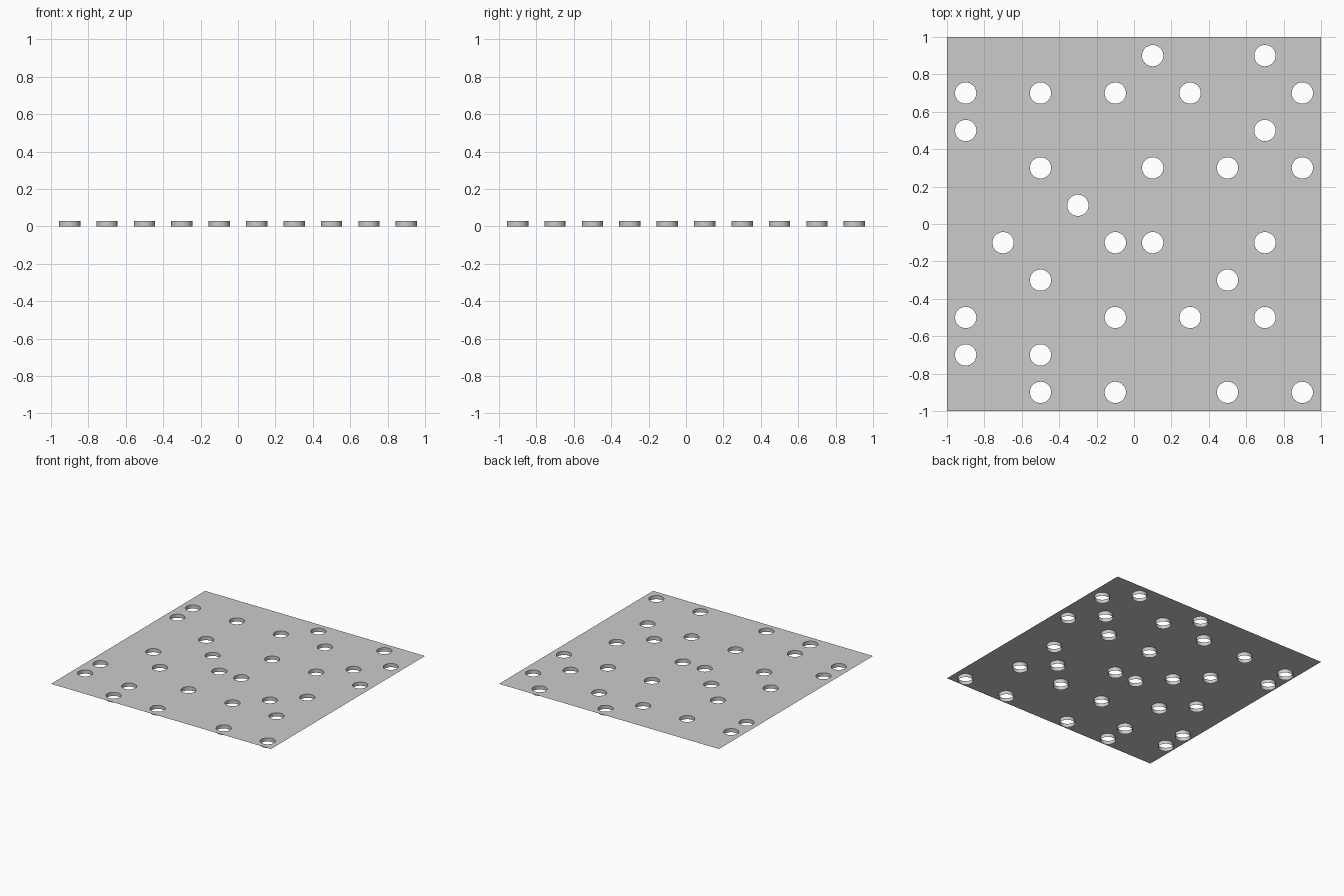
import bpy, bmesh
from math import sin, cos, tau

if "Cube" in bpy.data.objects:
    bpy.data.objects.remove(bpy.data.objects["Cube"])

TOP, RADIUS, SEGS, PITCH = 0.03, 0.057, 32, 0.2

# Rows of the 10 x 10 layout, back to front; "o" marks a hole
LAYOUT = [
    ".....o..o.",
    "o.o.o.o..o",
    "o.......o.",
    "..o..o.o.o",
    "...o......",
    ".o..oo..o.",
    "..o....o..",
    "o...o.o.o.",
    "o.o.......",
    "..o.o..o.o",
]

bm = bmesh.new()


def ring(cx, cy, z, r, square=False):
    """Counter-clockwise loop of vertices, round or pushed out to a square."""
    verts = []
    for i in range(SEGS):
        c, s = cos(tau * i / SEGS), sin(tau * i / SEGS)
        k = r / max(abs(c), abs(s)) if square else r
        verts.append(bm.verts.new((cx + k * c, cy + k * s, z)))
    return verts


def bridge(a, b):
    for i in range(SEGS):
        j = (i + 1) % SEGS
        bm.faces.new((a[i], b[i], b[j], a[j]))


# Thin top sheet in square tiles, each hole with a short wall hanging down
for row, line in enumerate(LAYOUT):
    for col, mark in enumerate(line):
        x, y = -0.9 + PITCH * col, 0.9 - PITCH * row
        edge = ring(x, y, TOP, PITCH / 2, square=True)
        if mark == "o":
            rim = ring(x, y, TOP, RADIUS)
            foot = ring(x, y, 0, RADIUS)
            bridge(rim, edge)
            bridge(foot, rim)
        else:
            bm.faces.new(edge)

bmesh.ops.remove_doubles(bm, verts=bm.verts, dist=1e-4)

# Merge the flat tiles into clean faces
bmesh.ops.recalc_face_normals(bm, faces=bm.faces)
top = next(f for f in bm.faces if abs(f.normal.z) > 0.9)
if top.normal.z < 0:
    bmesh.ops.reverse_faces(bm, faces=bm.faces)

mesh = bpy.data.meshes.new("perforated_sheet")
bm.to_mesh(mesh)
bm.free()
sheet = bpy.data.objects.new("perforated_sheet", mesh)
bpy.context.collection.objects.link(sheet)
bpy.context.view_layer.objects.active = sheet
sheet.select_set(True)
bpy.ops.object.shade_smooth_by_angle(angle=0.6)
